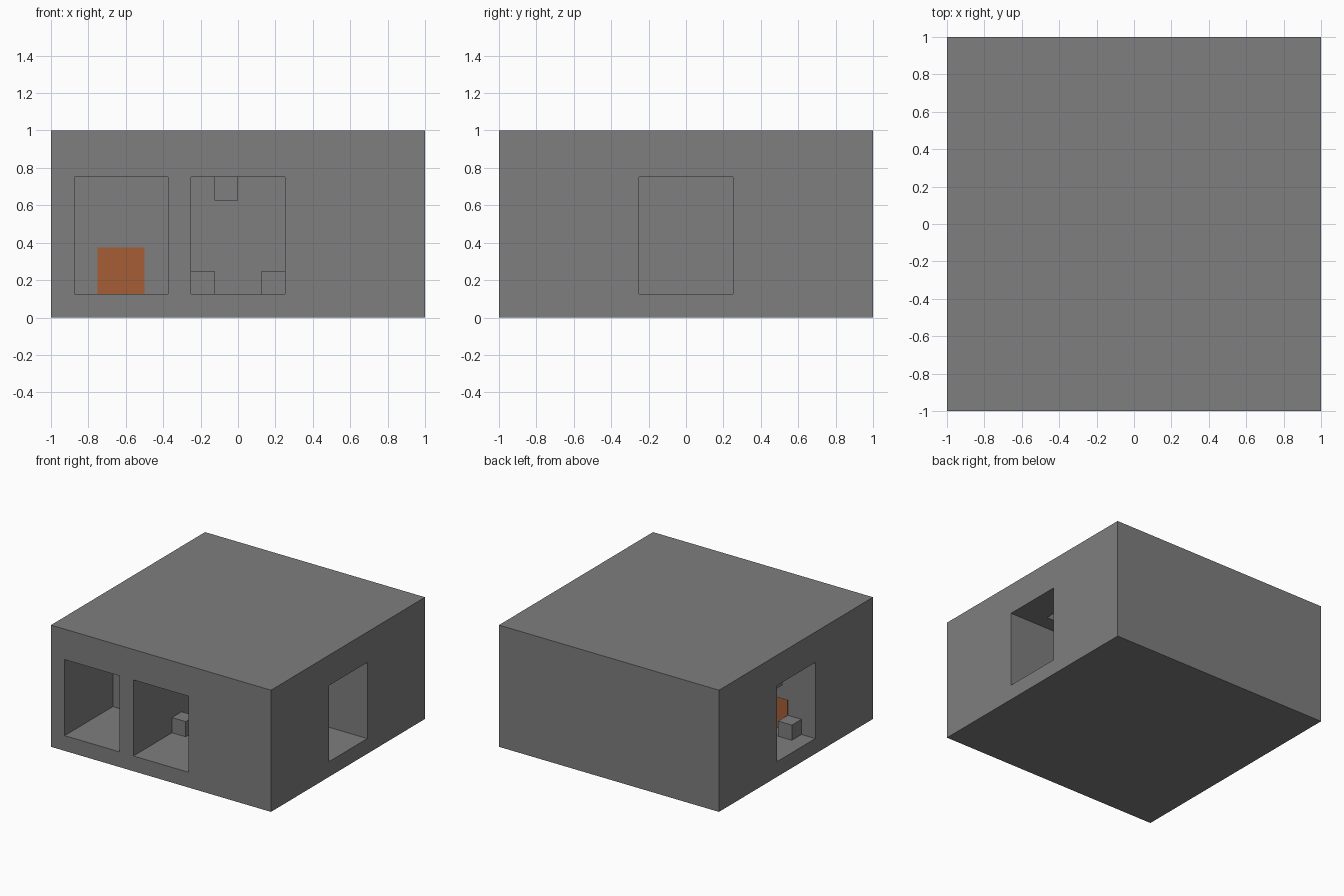
import bpy

# Remove the default cube
cube = bpy.data.objects.get("Cube")
if cube:
    bpy.data.objects.remove(cube, do_unlink=True)


def make_material(name, rgb):
    mat = bpy.data.materials.new(name)
    mat.use_nodes = True
    colour = (*rgb, 1.0)
    mat.diffuse_color = colour
    mat.node_tree.nodes["Principled BSDF"].inputs["Base Color"].default_value = colour
    return mat


def box(name, lo, hi, mat):
    """Axis-aligned box between two corners."""
    mid = [(a + b) / 2 for a, b in zip(lo, hi)]
    bpy.ops.mesh.primitive_cube_add(size=1, location=mid)
    obj = bpy.context.object
    obj.name = name
    obj.scale = [b - a for a, b in zip(lo, hi)]
    bpy.ops.object.transform_apply(location=False, rotation=False, scale=True)
    obj.data.materials.append(mat)
    return obj


def carve(body, lo, hi):
    """Cut a box-shaped hollow out of the body."""
    cutter = box("cutter", lo, hi, grey)
    cutter.hide_render = True
    mod = body.modifiers.new("hollow", "BOOLEAN")
    mod.operation = "DIFFERENCE"
    mod.solver = "EXACT"
    mod.object = cutter
    bpy.context.view_layer.objects.active = body
    bpy.ops.object.modifier_apply(modifier=mod.name)
    bpy.data.objects.remove(cutter, do_unlink=True)


grey = make_material("stone grey", (0.21, 0.21, 0.21))
orange = make_material("burnt orange", (0.376, 0.11, 0.037))

U = 0.125            # module of the whole design
FLOOR, CEIL = U, 0.75
OUT = 1.1            # cutters overshoot the outer walls

# Main block with four open rooms
block = box("block", (-1, -1, 0), (1, 1, 1), grey)
carve(block, (-0.875, -OUT, FLOOR), (-0.375, -0.375, CEIL))   # front side room
carve(block, (-0.25, -OUT, FLOOR), (0.25, -0.25, CEIL))       # front middle room
carve(block, (0.375, -0.25, FLOOR), (OUT, 0.25, CEIL))        # left room
carve(block, (-OUT, -0.25, FLOOR), (-0.375, 0.25, CEIL))      # right room

# Small pocket in the ceiling of the left room
carve(block, (0.625, -U, CEIL - 0.05), (0.75, 0, CEIL + U))

# Small blocks on the floors and ceilings of two rooms
TOP = CEIL - U
small_blocks = {
    "front_floor_block_inner": (-0.25, -0.5, FLOOR),
    "front_floor_block_outer": (0.125, -0.75, FLOOR),
    "front_ceiling_block": (-U, -0.75, TOP),
    "right_floor_block_outer": (-0.875, -0.25, FLOOR),
    "right_floor_block_inner": (-0.625, U, FLOOR),
    "right_ceiling_block": (-0.875, 0, TOP),
}
for name, corner in small_blocks.items():
    box(name, corner, [c + U for c in corner], grey)

# Orange panel set through the dividing wall
box("orange_panel", (-0.75, -0.377, FLOOR), (-0.5, -0.248, 0.375), orange)
